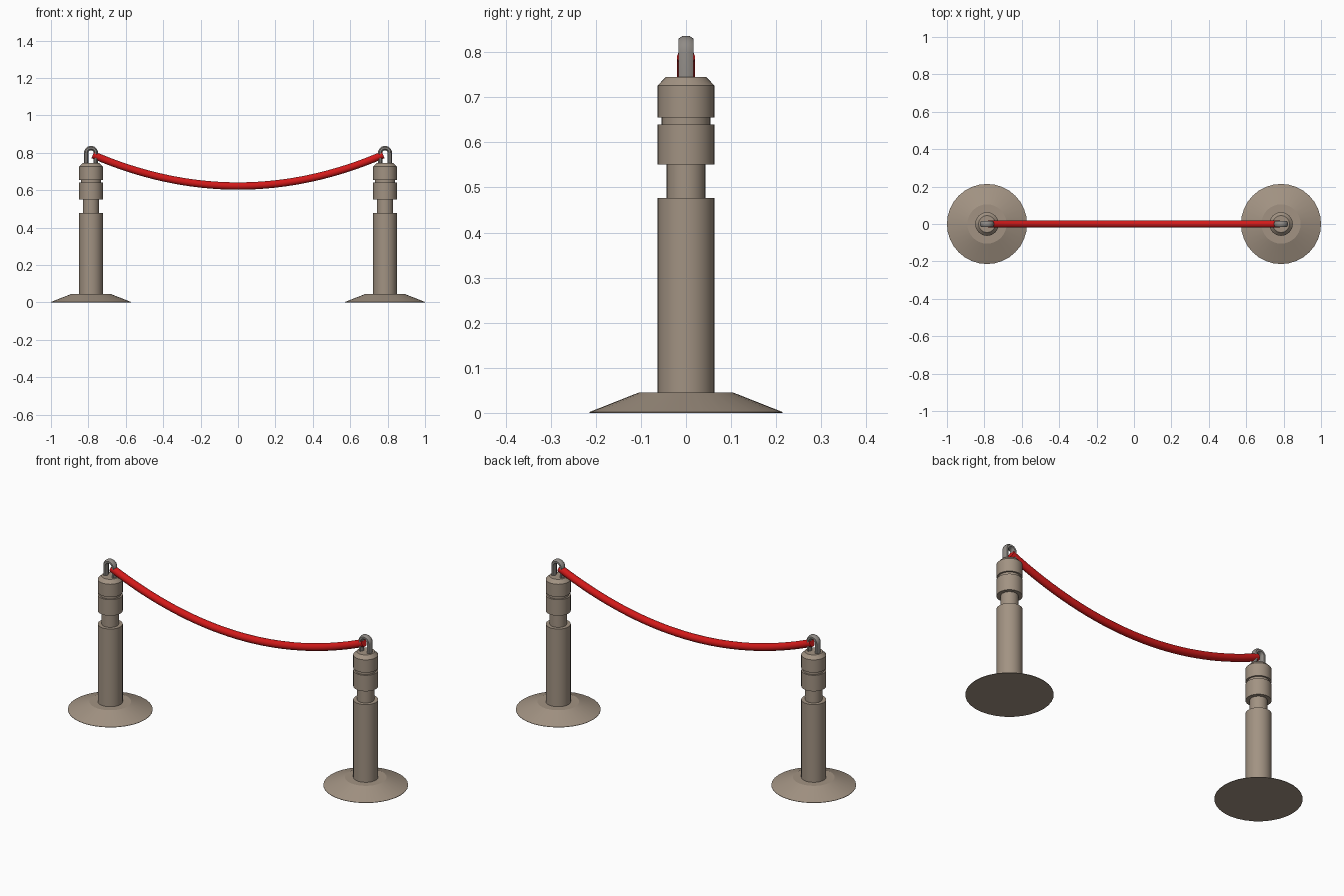
import bpy, bmesh, math
from mathutils import Vector

if "Cube" in bpy.data.objects:
    bpy.data.objects.remove(bpy.data.objects["Cube"])

POST_X = 0.786


def material(name, color):
    m = bpy.data.materials.new(name)
    m.diffuse_color = (*color, 1)
    m.use_nodes = True
    m.node_tree.nodes["Principled BSDF"].inputs["Base Color"].default_value = m.diffuse_color
    return m


BRONZE = material("bronze", (0.36, 0.29, 0.225))
STEEL = material("steel", (0.28, 0.26, 0.24))
RED = material("red", (0.65, 0.01, 0.01))


def finish(bm, name, mat, x=0, angle=35):
    bmesh.ops.recalc_face_normals(bm, faces=bm.faces)
    me = bpy.data.meshes.new(name)
    bm.to_mesh(me)
    bm.free()
    me.materials.append(mat)
    ob = bpy.data.objects.new(name, me)
    bpy.context.collection.objects.link(ob)
    ob.location.x = x
    bpy.ops.object.select_all(action='DESELECT')
    ob.select_set(True)
    bpy.context.view_layer.objects.active = ob
    bpy.ops.object.shade_smooth_by_angle(angle=math.radians(angle))


def skin(bm, rings):
    # joins rings of points into a closed, capped surface
    rings = [[bm.verts.new(p) for p in r] for r in rings]
    n = len(rings[0])
    for a, b in zip(rings, rings[1:]):
        for i in range(n):
            j = (i + 1) % n
            bm.faces.new((a[i], a[j], b[j], b[i]))
    bm.faces.new(rings[0][::-1])
    bm.faces.new(rings[-1])


def lathe(name, profile, x, sides=32):
    bm = bmesh.new()
    angles = [math.tau * i / sides for i in range(sides)]
    skin(bm, [[(r * math.cos(a), r * math.sin(a), z) for a in angles]
              for r, z in profile])
    finish(bm, name, BRONZE, x, 18)


def tube(name, path, rx, ry, sides, mat, x=0, smooth=35):
    # sweeps an ellipse along a path lying in the XZ plane
    bm = bmesh.new()
    rings = []
    for i, p in enumerate(path):
        t = (path[min(i + 1, len(path) - 1)] - path[max(i - 1, 0)]).normalized()
        normal = Vector((-t.z, 0, t.x))
        ring = []
        for k in range(sides):
            a = math.tau * (k + 0.5) / sides
            ring.append(p + normal * rx * math.cos(a) + Vector((0, ry * math.sin(a), 0)))
        rings.append(ring)
    skin(bm, rings)
    finish(bm, name, mat, x, smooth)


# Profiles (radius, height)
base = [(0.214, 0), (0.214, 0.002), (0.105, 0.045), (0.06, 0.045)]
post = [(0.063, 0.04), (0.063, 0.477), (0.043, 0.477), (0.043, 0.551),
        (0.063, 0.551), (0.063, 0.64), (0.054, 0.64), (0.054, 0.655),
        (0.063, 0.655), (0.063, 0.726), (0.045, 0.745)]

# U-shaped hook path
R, TOP = 0.026, 0.799
hook = [Vector((R, 0, 0.74))]
hook += [Vector((R * math.cos(a), 0, TOP + R * math.sin(a)))
         for a in (math.pi * i / 12 for i in range(13))]
hook += [Vector((-R, 0, 0.74))]

for side, x in (("left", -POST_X), ("right", POST_X)):
    lathe(side + "_base", base, x)
    lathe(side + "_post", post, x)
    tube(side + "_hook", hook, 0.0125, 0.0185, 8, STEEL, x, 50)

# Sagging rope
END = 0.776
rope = [Vector((END * t, 0, 0.622 + 0.167 * t * t))
        for t in (-1 + i / 16 for i in range(33))]
tube("rope", rope, 0.02, 0.02, 16, RED)
